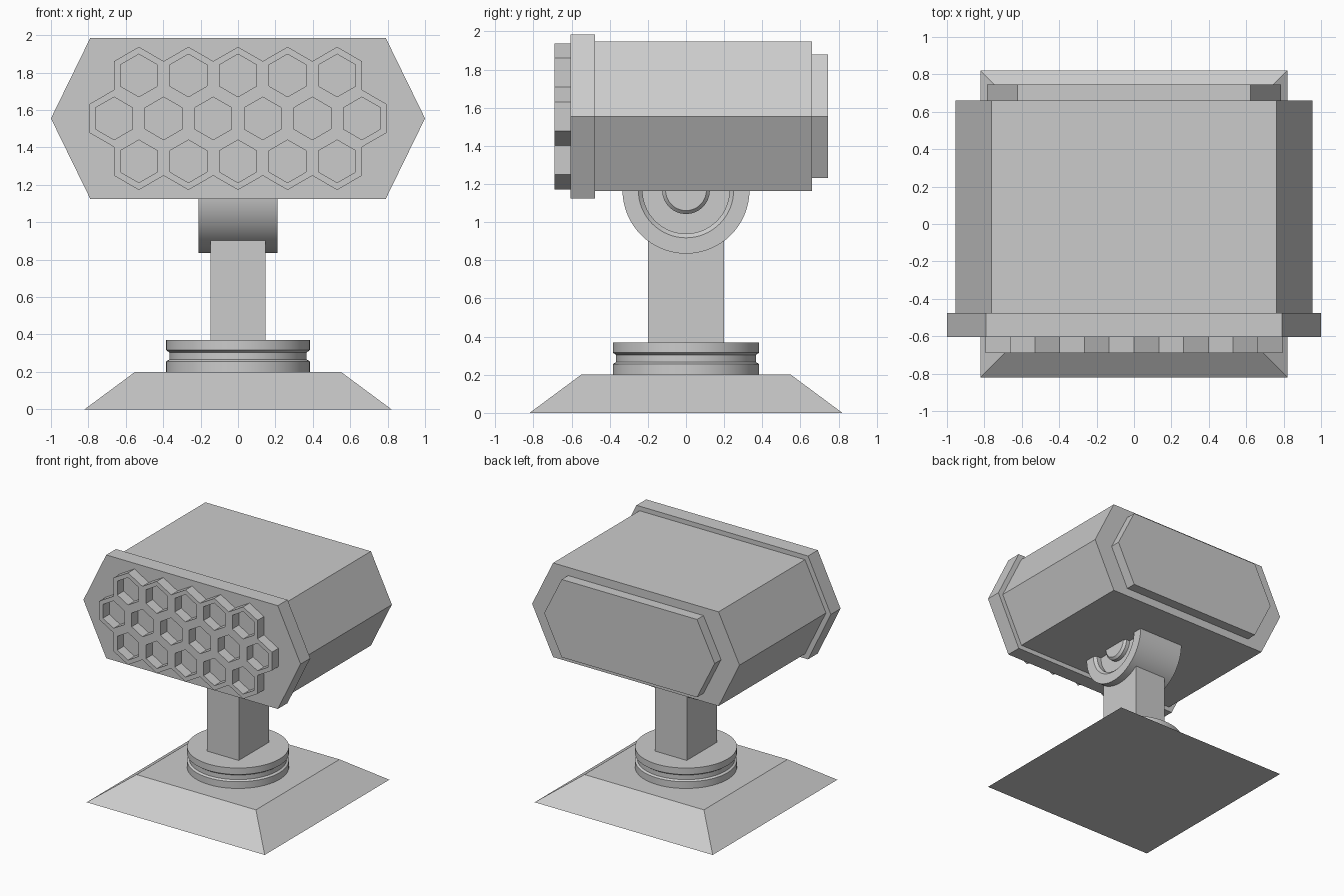
import bpy, bmesh
from math import sin, cos, pi, radians
from mathutils import Matrix

if "Cube" in bpy.data.objects:
    bpy.data.objects.remove(bpy.data.objects["Cube"])


def finish(name, bm, smooth=False):
    bmesh.ops.recalc_face_normals(bm, faces=bm.faces)
    mesh = bpy.data.meshes.new(name)
    bm.to_mesh(mesh)
    bm.free()
    ob = bpy.data.objects.new(name, mesh)
    bpy.context.collection.objects.link(ob)
    if smooth:
        bpy.ops.object.select_all(action='DESELECT')
        ob.select_set(True)
        bpy.context.view_layer.objects.active = ob
        bpy.ops.object.shade_smooth_by_angle(angle=radians(30))
    return ob


def loft(name, loops):
    """Closed solid through loops with equal point counts."""
    bm = bmesh.new()
    rings = [[bm.verts.new(p) for p in loop] for loop in loops]
    n = len(rings[0])
    for a, b in zip(rings, rings[1:]):
        for i in range(n):
            j = (i + 1) % n
            bm.faces.new((a[i], a[j], b[j], b[i]))
    bm.faces.new(rings[0])
    bm.faces.new(rings[-1])
    return finish(name, bm)


def lathe(name, profile, matrix, segments=64):
    """Revolve (radius, height) points around local z; ends sit on the axis."""
    bm = bmesh.new()
    verts = [bm.verts.new((r, 0, h)) for r, h in profile]
    edges = [bm.edges.new(e) for e in zip(verts, verts[1:])]
    bmesh.ops.spin(bm, geom=verts + edges, cent=(0, 0, 0), axis=(0, 0, 1),
                   angle=2 * pi, steps=segments)
    bmesh.ops.remove_doubles(bm, verts=bm.verts, dist=1e-4)
    bm.transform(matrix)
    return finish(name, bm, smooth=True)


def square(hx, hy, z):
    return [(-hx, -hy, z), (hx, -hy, z), (hx, hy, z), (-hx, hy, z)]


MID_Z = 1.555


def hex_prism(name, tip, flat, half_h, y0, y1):
    outline = [(-tip, 0), (-flat, -half_h), (flat, -half_h),
               (tip, 0), (flat, half_h), (-flat, half_h)]
    return loft(name, [[(x, y, MID_Z + z) for x, z in outline] for y in (y0, y1)])


# Stand: sloped foot, grooved turntable, square post
loft("base", [square(0.82, 0.82, 0), square(0.55, 0.55, 0.2)])
lathe("turntable", [(0, 0.2), (0.384, 0.2), (0.384, 0.256), (0.367, 0.266),
                    (0.367, 0.304), (0.384, 0.316), (0.384, 0.37), (0, 0.37)],
      Matrix.Identity(4))
loft("post", [square(0.147, 0.2, 0.37), square(0.147, 0.2, 1.0)])

# Tilt hinge: drum along x with a recess and a boss in each end
end = [(0, 0.2), (0.107, 0.2), (0.125, 0.182), (0.125, 0.15),
       (0.228, 0.15), (0.228, 0.19), (0.25, 0.21), (0.333, 0.21)]
lathe("hinge_drum", end + [(r, -h) for r, h in reversed(end)],
      Matrix.Translation((0, 0, 1.168)) @ Matrix.Rotation(pi / 2, 4, 'Y'))

# Head: hexagonal housing with front and rear plates
hex_prism("housing", 0.955, 0.762, 0.392, -0.48, 0.66)
hex_prism("front_plate", 1.0, 0.79, 0.43, -0.605, -0.477)
hex_prism("rear_plate", 0.785, 0.623, 0.324, 0.655, 0.745)

# Honeycomb grille: joined hexagonal tube frames in rows of 5, 6, 5
R_OUT, R_IN = 0.153, 0.114
PITCH = R_OUT * 3 ** 0.5
bm = bmesh.new()
for row, count in ((-1, 5), (0, 6), (1, 5)):
    for c in range(count):
        cx, cz = (c - (count - 1) / 2) * PITCH, MID_Z + row * 1.5 * R_OUT
        out, inn = [[bm.verts.new((cx + r * sin(k * pi / 3), -0.69, cz + r * cos(k * pi / 3)))
                     for k in range(6)] for r in (R_OUT, R_IN)]
        for k in range(6):
            j = (k + 1) % 6
            bm.faces.new((out[k], out[j], inn[j], inn[k]))
bmesh.ops.remove_doubles(bm, verts=bm.verts, dist=1e-3)
ext = bmesh.ops.extrude_face_region(bm, geom=bm.faces[:], use_keep_orig=True)
bmesh.ops.translate(bm, vec=(0, 0.085, 0),
                    verts=[v for v in ext["geom"] if isinstance(v, bmesh.types.BMVert)])
finish("honeycomb_grille", bm)
